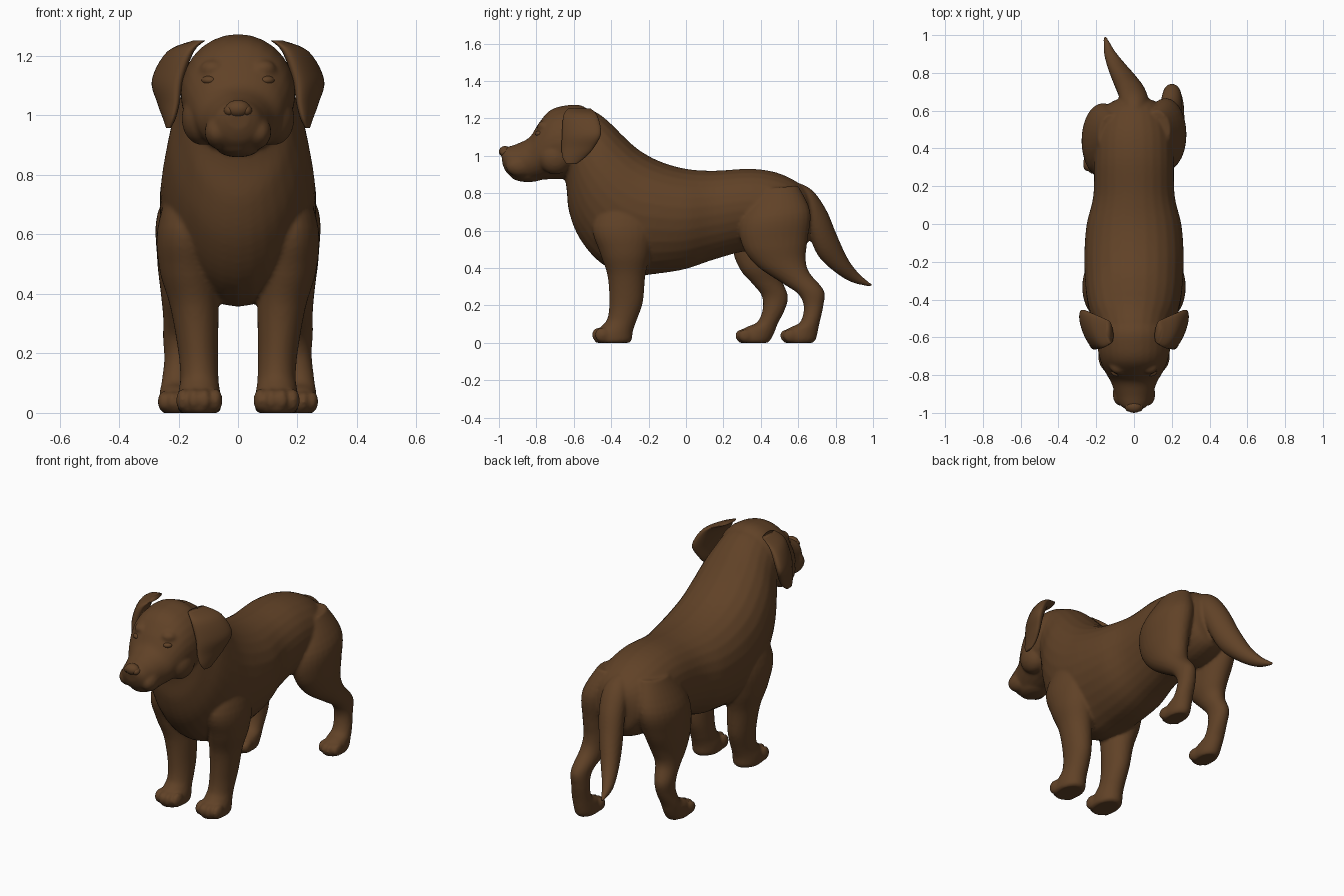
import bpy, bmesh, math
from mathutils import Vector, Matrix

brown = bpy.data.materials.new("brown_fur")
brown.diffuse_color = (0.118, 0.054, 0.02, 1)
X = Vector((1, 0, 0))


def spline(p, t):
    """Catmull-Rom sample through a list of number tuples."""
    i = min(int(t), len(p) - 2)
    u = t - i
    a, b, c, d = p[max(i - 1, 0)], p[i], p[i + 1], p[min(i + 2, len(p) - 1)]
    return [0.5 * (2 * q + (r - o) * u + (2 * o - 5 * q + 4 * r - s) * u * u
                   + (3 * q - o - 3 * r + s) * u ** 3) for o, q, r, s in zip(a, b, c, d)]


def loft(bm, rings, axis=X, egg=0.0, sides=28, steps=5):
    """Rings are two opposite rim points (xyz, xyz) and a half width along axis."""
    loops = []
    n = (len(rings) - 1) * steps
    for k in range(n + 1):
        r = spline(rings, k / steps)
        a, b, w = Vector(r[0:3]), Vector(r[3:6]), max(r[6], 0.003)
        c, h = (a + b) / 2, (b - a) / 2
        loop = []
        for j in range(sides):
            t = math.tau * j / sides
            wide = w * math.sin(t) * (1 - egg * math.cos(t))
            loop.append(bm.verts.new(c + h * math.cos(t) + axis * wide))
        loops.append(loop)
    for p, q in zip(loops, loops[1:]):
        for j in range(sides):
            m = (j + 1) % sides
            bm.faces.new((p[j], p[m], q[m], q[j]))
    bm.faces.new(loops[0])
    bm.faces.new(loops[-1])


def profile(rows):
    """Side rows (y, z, y, z, centre x, half width) to full rings."""
    return [(cx, y1, z1, cx, y2, z2, w) for y1, z1, y2, z2, cx, w in rows]


def ball(bm, pos, size, turn=0.0):
    m = Matrix.Translation(pos) @ Matrix.Rotation(turn, 4, 'Z') @ Matrix.Diagonal((*size, 1))
    bmesh.ops.create_uvsphere(bm, u_segments=20, v_segments=12, radius=1, matrix=m)


def finish(bm, name, voxel=0, smooth=0):
    bmesh.ops.recalc_face_normals(bm, faces=bm.faces)
    me = bpy.data.meshes.new(name)
    bm.to_mesh(me)
    bm.free()
    me.materials.append(brown)
    me.polygons.foreach_set("use_smooth", [True] * len(me.polygons))
    ob = bpy.data.objects.new(name, me)
    bpy.context.collection.objects.link(ob)
    if voxel:
        rm = ob.modifiers.new("fuse", 'REMESH')
        rm.mode, rm.voxel_size, rm.use_smooth_shade = 'VOXEL', voxel, True
        sm = ob.modifiers.new("soften", 'SMOOTH')
        sm.factor, sm.iterations = 0.5, smooth
    return ob


body = bmesh.new()

# torso and neck
loft(body, profile([
    (0.68, 0.76, 0.66, 0.62, 0, 0.05), (0.62, 0.84, 0.64, 0.52, 0, 0.14),
    (0.50, 0.905, 0.50, 0.47, 0, 0.20), (0.35, 0.93, 0.33, 0.49, 0, 0.21),
    (0.15, 0.92, 0.15, 0.445, 0, 0.215), (0, 0.93, 0, 0.395, 0, 0.25),
    (-0.14, 0.97, -0.15, 0.37, 0, 0.262), (-0.25, 1.03, -0.31, 0.36, 0, 0.26),
    (-0.33, 1.10, -0.46, 0.43, 0, 0.25), (-0.40, 1.17, -0.57, 0.56, 0, 0.23),
    (-0.46, 1.22, -0.625, 0.70, 0, 0.20), (-0.52, 1.25, -0.638, 0.82, 0, 0.18),
    (-0.58, 1.25, -0.65, 0.89, 0, 0.15)]), egg=0.1)

# skull and muzzle
loft(body, profile([
    (-0.45, 1.18, -0.50, 0.95, 0, 0.13), (-0.55, 1.265, -0.58, 0.89, 0, 0.185),
    (-0.65, 1.268, -0.66, 0.875, 0, 0.192), (-0.73, 1.24, -0.72, 0.875, 0, 0.178),
    (-0.79, 1.17, -0.78, 0.87, 0, 0.152), (-0.835, 1.10, -0.84, 0.865, 0, 0.122),
    (-0.90, 1.065, -0.90, 0.87, 0, 0.10), (-0.96, 1.045, -0.955, 0.905, 0, 0.075),
    (-0.99, 1.03, -0.98, 0.95, 0, 0.035)]))

# lower jaw
ball(body, (0, -0.845, 0.895), (0.075, 0.095, 0.036))

# tail
loft(body, profile([
    (0.56, 0.87, 0.58, 0.72, 0, 0.06), (0.67, 0.82, 0.64, 0.66, 0, 0.075),
    (0.75, 0.71, 0.66, 0.57, -0.015, 0.075), (0.805, 0.58, 0.71, 0.46, -0.045, 0.066),
    (0.865, 0.45, 0.80, 0.375, -0.09, 0.05), (0.93, 0.365, 0.89, 0.322, -0.13, 0.03),
    (1.0, 0.31, 0.995, 0.298, -0.155, 0.007)]))

# front legs: height, front y, back y, centre x, half width
front_leg = [
    (0.80, -0.44, -0.20, 0.15, 0.07), (0.62, -0.50, -0.17, 0.177, 0.094),
    (0.48, -0.46, -0.19, 0.167, 0.097), (0.36, -0.42, -0.217, 0.147, 0.082),
    (0.22, -0.41, -0.23, 0.135, 0.068), (0.13, -0.42, -0.26, 0.13, 0.064),
    (0.09, -0.45, -0.275, 0.13, 0.067), (0.055, -0.48, -0.285, 0.13, 0.073),
    (0.015, -0.49, -0.29, 0.13, 0.073), (0, -0.48, -0.305, 0.13, 0.064)]

# hind legs: front y, z, back y, z; one steps forward
hind_back = [
    (0.38, 0.82, 0.60, 0.84), (0.29, 0.66, 0.665, 0.70), (0.30, 0.52, 0.65, 0.55),
    (0.38, 0.41, 0.64, 0.45), (0.52, 0.315, 0.66, 0.375), (0.60, 0.26, 0.737, 0.28),
    (0.63, 0.19, 0.735, 0.20), (0.61, 0.11, 0.715, 0.11), (0.55, 0.078, 0.705, 0.06),
    (0.51, 0.03, 0.695, 0.02), (0.525, 0, 0.68, 0)]
hind_forward = [
    (0.34, 0.82, 0.58, 0.84), (0.26, 0.66, 0.64, 0.68), (0.25, 0.50, 0.60, 0.54),
    (0.29, 0.39, 0.54, 0.42), (0.36, 0.31, 0.515, 0.34), (0.405, 0.25, 0.545, 0.25),
    (0.41, 0.18, 0.53, 0.18), (0.38, 0.11, 0.49, 0.10), (0.315, 0.08, 0.475, 0.06),
    (0.27, 0.03, 0.455, 0.02), (0.285, 0, 0.44, 0)]
hind_x = [(0.12, 0.07), (0.163, 0.108), (0.177, 0.095), (0.18, 0.08), (0.19, 0.062),
          (0.20, 0.052), (0.20, 0.048), (0.205, 0.052), (0.205, 0.058), (0.205, 0.06),
          (0.205, 0.05)]

for s, hind in ((1, hind_back), (-1, hind_forward)):
    loft(body, [(s * x, f, z, s * x, b, z, w) for z, f, b, x, w in front_leg])
    loft(body, profile([(*r, s * x, w) for r, (x, w) in zip(hind, hind_x)]))
    # toes
    toe_y = hind[9][0]
    for k in (-1.5, -0.5, 0.5, 1.5):
        back = 0.016 * (abs(k) - 0.5)
        ball(body, (s * 0.13 + k * 0.036, -0.462 + back, 0.042), (0.024, 0.042, 0.04))
        ball(body, (s * 0.205 + k * 0.03, toe_y + 0.032 + back, 0.038), (0.02, 0.04, 0.035))
    # hanging lips, brows and cheeks
    ball(body, (s * 0.058, -0.88, 0.945), (0.052, 0.085, 0.06), s * 0.25)
    ball(body, (s * 0.085, -0.755, 1.155), (0.045, 0.04, 0.032), s * 0.4)
    ball(body, (s * 0.12, -0.70, 0.99), (0.07, 0.09, 0.09))

finish(body, "body", 0.009, 4)

# ears, folded over and hanging
for s, side in ((1, "right"), (-1, "left")):
    ear = bmesh.new()
    rows = [(1.252, 0.12, -0.63, 0.14, -0.51, 0.02), (1.215, 0.16, -0.655, 0.225, -0.475, 0.034),
            (1.12, 0.195, -0.662, 0.278, -0.455, 0.036), (1.04, 0.205, -0.665, 0.262, -0.495, 0.026),
            (0.99, 0.217, -0.66, 0.245, -0.54, 0.018), (0.957, 0.23, -0.64, 0.238, -0.585, 0.007)]
    loft(ear, [(s * x1, y1, z, s * x2, y2, z, w) for z, x1, y1, x2, y2, w in rows],
         Vector((0.92 * s, -0.39, 0)))
    finish(ear, side + "_ear")

    # eye with lids
    eye = bmesh.new()
    ball(eye, (s * 0.098, -0.785, 1.118), (0.026, 0.02, 0.015), s * 0.5)
    finish(eye, side + "_eye")

# nose pad with raised nostril wings
nose = bmesh.new()
ball(nose, (0, -0.968, 1.022), (0.042, 0.032, 0.03))
for s in (1, -1):
    ball(nose, (s * 0.028, -0.966, 1.016), (0.02, 0.027, 0.02))
finish(nose, "nose")
